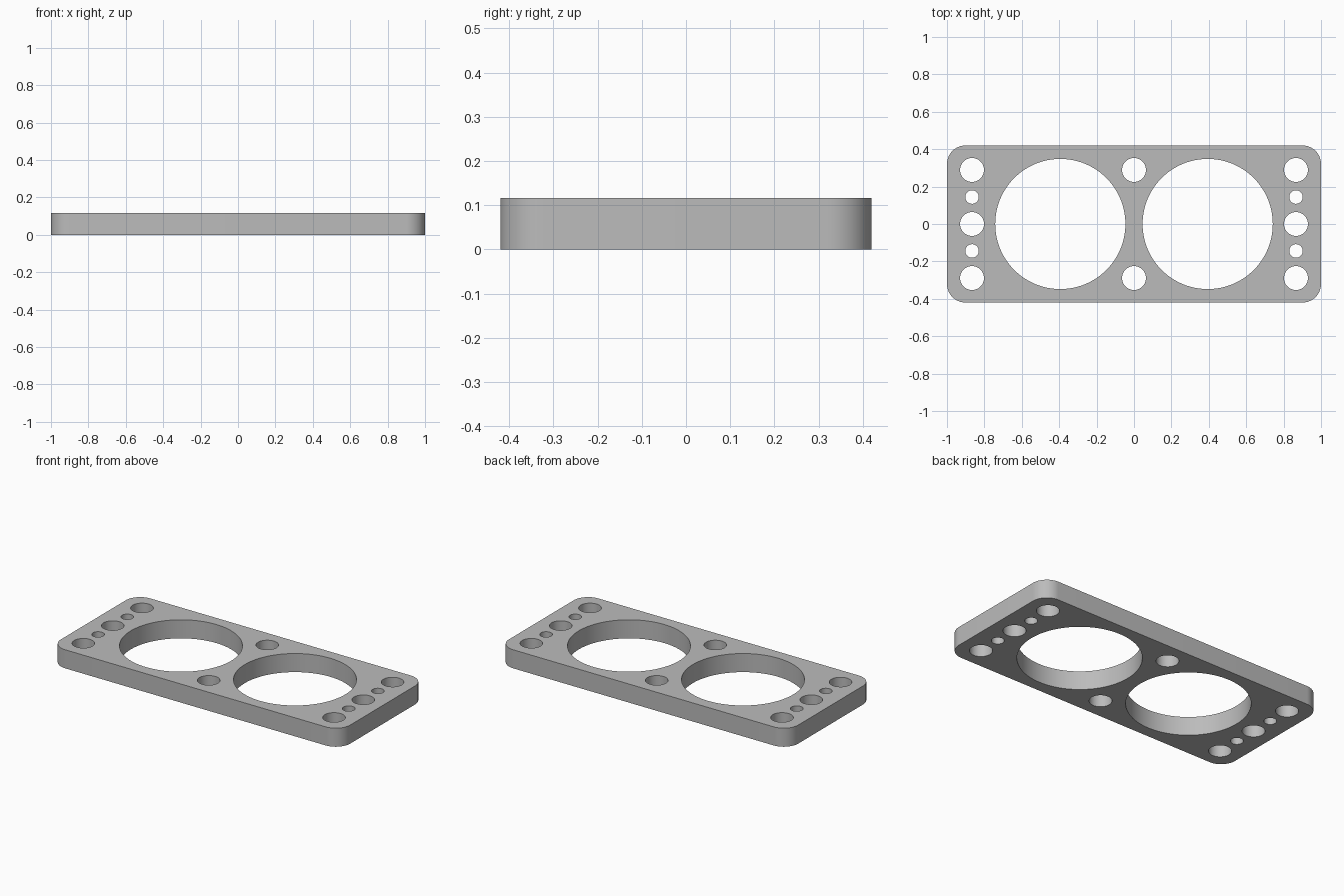
import bpy, bmesh
from math import cos, sin, radians

if "Cube" in bpy.data.objects:
    bpy.data.objects.remove(bpy.data.objects["Cube"], do_unlink=True)

HALF_X, HALF_Y, HEIGHT, CORNER = 1.0, 0.42, 0.116, 0.1

grey = bpy.data.materials.new("plain grey")
grey.use_nodes = True
grey.diffuse_color = (0.5, 0.5, 0.5, 1)
grey.node_tree.nodes["Principled BSDF"].inputs["Base Color"].default_value = (0.5, 0.5, 0.5, 1)


def prism(bm, outline, z0, z1):
    """Extrude a closed outline from z0 to z1."""
    base = bm.faces.new([bm.verts.new((x, y, z0)) for x, y in outline])
    top = bmesh.ops.extrude_face_region(bm, geom=[base])["geom"]
    verts = [v for v in top if isinstance(v, bmesh.types.BMVert)]
    bmesh.ops.translate(bm, verts=verts, vec=(0, 0, z1 - z0))


def arc(cx, cy, r, start, sweep, steps):
    angles = [radians(start + sweep * i / steps) for i in range(steps + 1)]
    return [(cx + r * cos(a), cy + r * sin(a)) for a in angles]


def finish(bm, name):
    bmesh.ops.recalc_face_normals(bm, faces=bm.faces)
    mesh = bpy.data.meshes.new(name)
    bm.to_mesh(mesh)
    bm.free()
    mesh.materials.append(grey)
    obj = bpy.data.objects.new(name, mesh)
    bpy.context.collection.objects.link(obj)
    return obj


# Plate with rounded corners
bm = bmesh.new()
outline = []
for i, (sx, sy) in enumerate([(1, 1), (-1, 1), (-1, -1), (1, -1)]):
    outline += arc(sx * (HALF_X - CORNER), sy * (HALF_Y - CORNER), CORNER, 90 * i, 90, 16)
prism(bm, outline, 0, HEIGHT)
plate = finish(bm, "plate")

# Through holes: two large bores, middle pair, and a row at each end
holes = [(0, y, 0.064) for y in (-0.289, 0.289)]
for side in (-1, 1):
    holes.append((side * 0.394, 0, 0.348))
    holes += [(side * 0.866, y, 0.064) for y in (-0.289, 0, 0.289)]
    holes += [(side * 0.866, y, 0.036) for y in (-0.144, 0.144)]

bm = bmesh.new()
for x, y, r in holes:
    steps = 96 if r > 0.1 else 48
    prism(bm, arc(x, y, r, 0, 360, steps)[:-1], -0.1, HEIGHT + 0.1)
cutter = finish(bm, "hole_cutter")
cutter.hide_render = True

# Cut the holes, then drop the cutter
cut = plate.modifiers.new("holes", "BOOLEAN")
cut.operation = "DIFFERENCE"
cut.solver = "EXACT"
cut.object = cutter
bpy.ops.object.select_all(action="DESELECT")
bpy.context.view_layer.objects.active = plate
plate.select_set(True)
bpy.ops.object.modifier_apply(modifier=cut.name)
bpy.data.objects.remove(cutter, do_unlink=True)

# Smooth round walls, sharp rims
bpy.ops.object.shade_smooth_by_angle(angle=radians(30))
